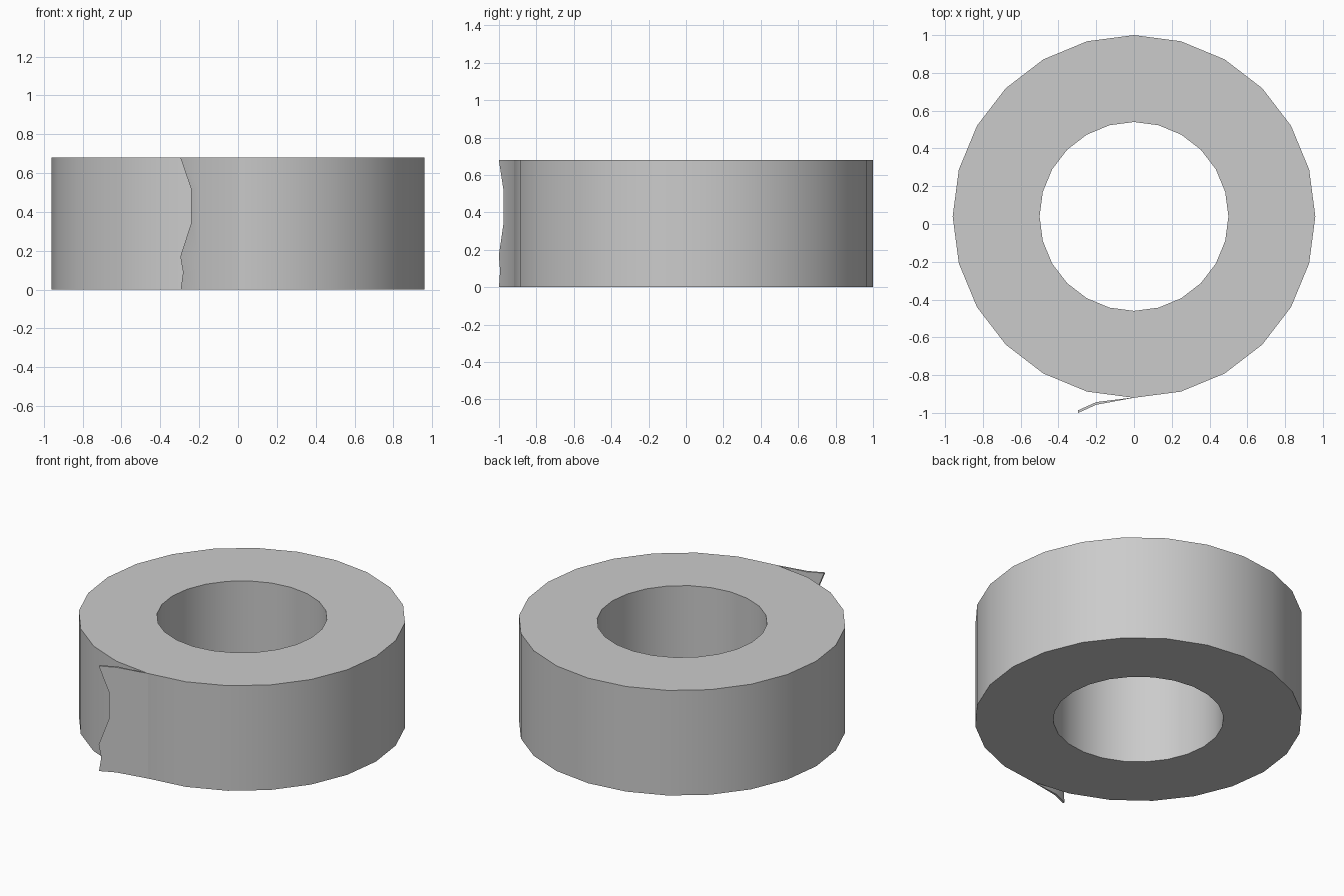
import bpy, bmesh, math

if "Cube" in bpy.data.objects:
    bpy.data.objects.remove(bpy.data.objects["Cube"])

CY, H, SIDES = 0.04, 0.68, 24


def finish(name, bm):
    bmesh.ops.recalc_face_normals(bm, faces=bm.faces)
    mesh = bpy.data.meshes.new(name)
    bm.to_mesh(mesh)
    bm.free()
    obj = bpy.data.objects.new(name, mesh)
    bpy.context.collection.objects.link(obj)
    bpy.ops.object.select_all(action='DESELECT')
    obj.select_set(True)
    bpy.context.view_layer.objects.active = obj
    bpy.ops.object.shade_smooth_by_angle(angle=math.radians(35))
    return obj


def bridge(bm, a, b, closed):
    n = len(a)
    for i in range(n if closed else n - 1):
        j = (i + 1) % n
        bm.faces.new((a[i], a[j], b[j], b[i]))


# Roll: square-section ring with 24 sides
bm = bmesh.new()
loops = []
for r, z in ((0.96, 0), (0.96, H), (0.5, H), (0.5, 0)):
    angles = [math.tau * i / SIDES for i in range(SIDES)]
    loops.append([bm.verts.new((r * math.cos(a), CY + r * math.sin(a), z)) for a in angles])
for k in range(4):
    bridge(bm, loops[k], loops[(k + 1) % 4], True)
finish("tape_roll", bm)

# Loose tape end: thin strip peeling off, with a ragged torn edge
torn_edge = [(0, -0.295), (0.09, -0.283), (0.17, -0.297),
             (0.34, -0.242), (0.52, -0.242), (H, -0.297)]
bm = bmesh.new()
sections = []
for z, end in torn_edge:
    drop = (end + 0.2) * 0.45
    outline = [(0, -0.92), (-0.2, -0.957), (end, -0.957 + drop),
               (end, -0.943 + drop), (-0.2, -0.943), (-0.002, -0.918)]
    sections.append([bm.verts.new((x, y, z)) for x, y in outline])
for a, b in zip(sections, sections[1:]):
    bridge(bm, a, b, True)
for s in (sections[0], sections[-1]):
    bm.faces.new((s[0], s[1], s[4], s[5]))
    bm.faces.new((s[1], s[2], s[3], s[4]))
finish("loose_tape_end", bm)
